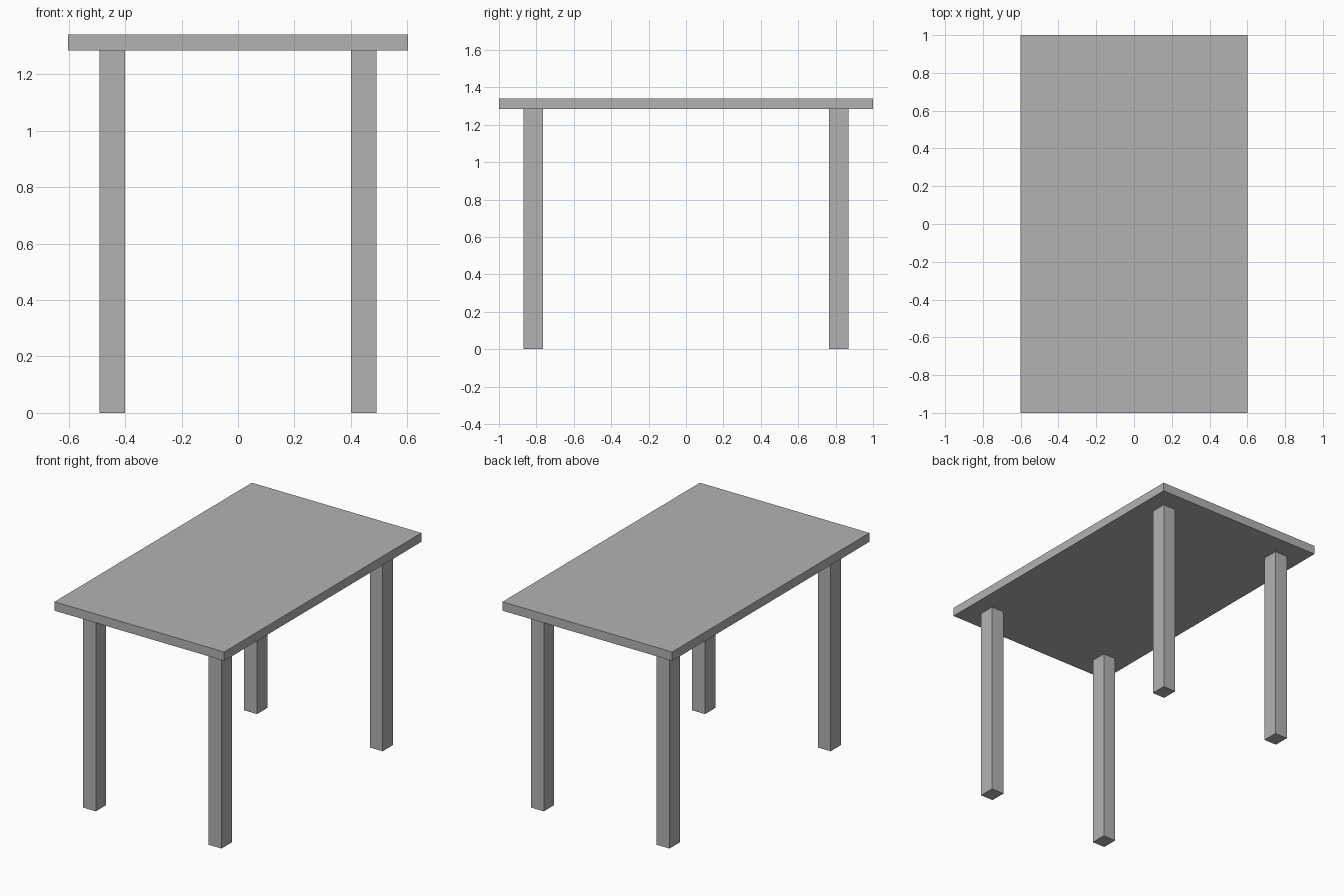
import bpy

# Remove the default cube
cube = bpy.data.objects.get("Cube")
if cube:
    bpy.data.objects.remove(cube, do_unlink=True)

TOP_Z, UNDERSIDE_Z = 1.341, 1.284

# Single grey finish
grey = bpy.data.materials.new("plain grey")
grey.use_nodes = True
colour = (0.45, 0.45, 0.45, 1)
grey.diffuse_color = colour
grey.node_tree.nodes["Principled BSDF"].inputs["Base Color"].default_value = colour


def box(name, centre, size):
    bpy.ops.mesh.primitive_cube_add(size=1, location=centre)
    obj = bpy.context.object
    obj.name = name
    obj.scale = size
    bpy.ops.object.transform_apply(location=False, rotation=False, scale=True)
    obj.data.materials.append(grey)
    return obj


# Table top
box("table_top", (0, 0, (TOP_Z + UNDERSIDE_Z) / 2), (1.204, 2, TOP_Z - UNDERSIDE_Z))

# Four legs, inset from the corners
for side, x in (("left", 0.446), ("right", -0.446)):
    for end, y in (("front", -0.817), ("back", 0.817)):
        box(f"{end}_{side}_leg", (x, y, UNDERSIDE_Z / 2), (0.091, 0.104, UNDERSIDE_Z))
